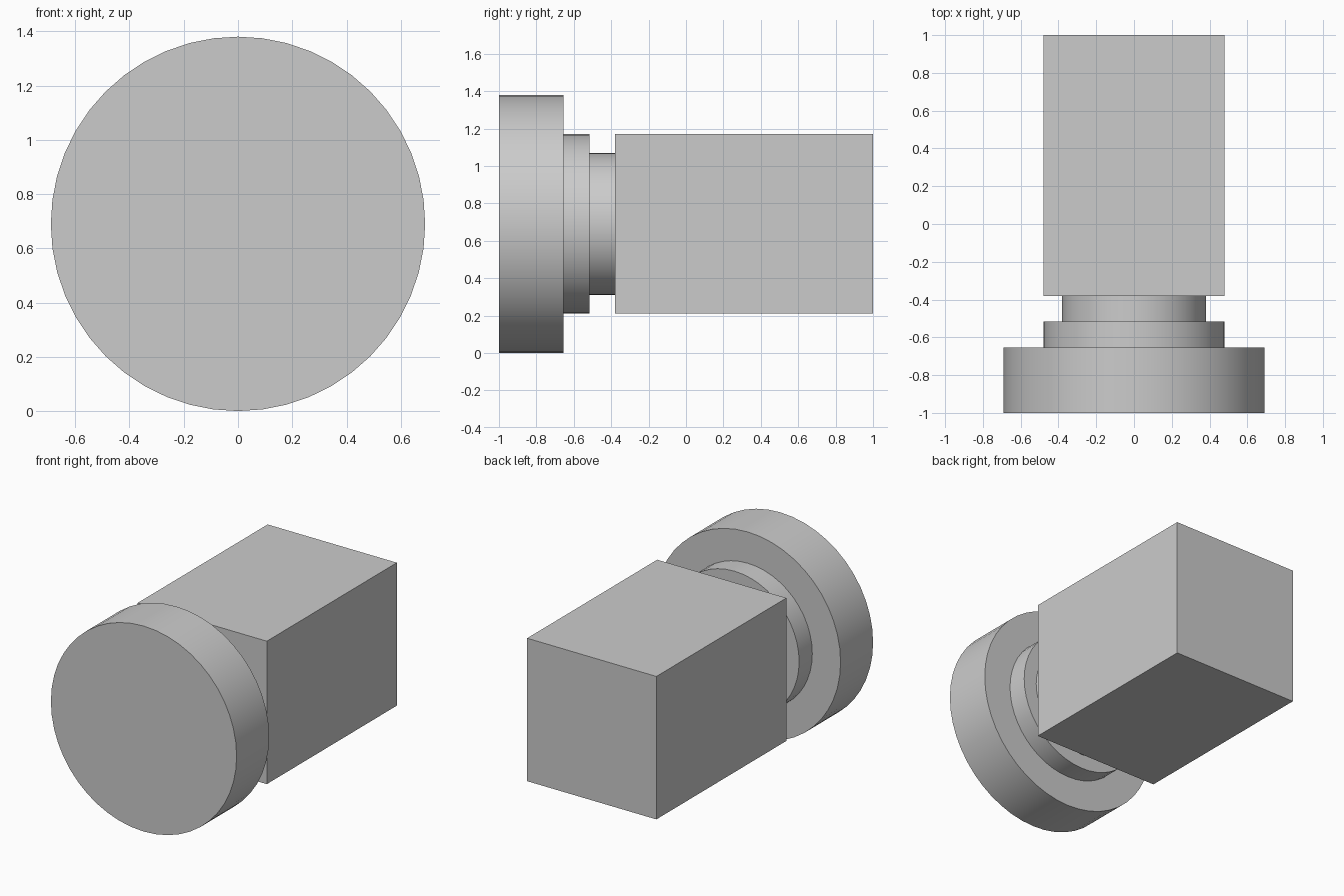
import bpy
import math

cube = bpy.data.objects.get("Cube")
if cube:
    bpy.data.objects.remove(cube, do_unlink=True)

AXIS_Z = 0.69

# Single plain grey finish
grey = bpy.data.materials.new("plain_grey")
grey.use_nodes = True
colour = (0.6, 0.6, 0.6, 1)
grey.diffuse_color = colour
grey.node_tree.nodes["Principled BSDF"].inputs["Base Color"].default_value = colour


def disc(name, radius, y_front, y_back):
    """Round part lying along the y axis."""
    bpy.ops.mesh.primitive_cylinder_add(
        vertices=48, radius=radius, depth=y_back - y_front,
        location=(0, (y_front + y_back) / 2, AXIS_Z),
        rotation=(math.pi / 2, 0, 0))
    finish(name)
    bpy.ops.object.shade_smooth_by_angle(angle=math.radians(30))


def block(name, width, y_front, y_back):
    """Square bar lying along the y axis."""
    bpy.ops.mesh.primitive_cube_add(
        size=1, location=(0, (y_front + y_back) / 2, AXIS_Z))
    bpy.context.object.scale = (width, y_back - y_front, width)
    finish(name)


def finish(name):
    obj = bpy.context.object
    obj.name = obj.data.name = name
    obj.data.materials.append(grey)
    bpy.ops.object.transform_apply(location=False, rotation=True, scale=True)


# Stepped round head, then the square body behind it
disc("front_disc", 0.69, -1.0, -0.655)
disc("middle_collar", 0.48, -0.655, -0.515)
disc("neck", 0.38, -0.515, -0.38)
block("square_body", 0.96, -0.38, 1.0)
